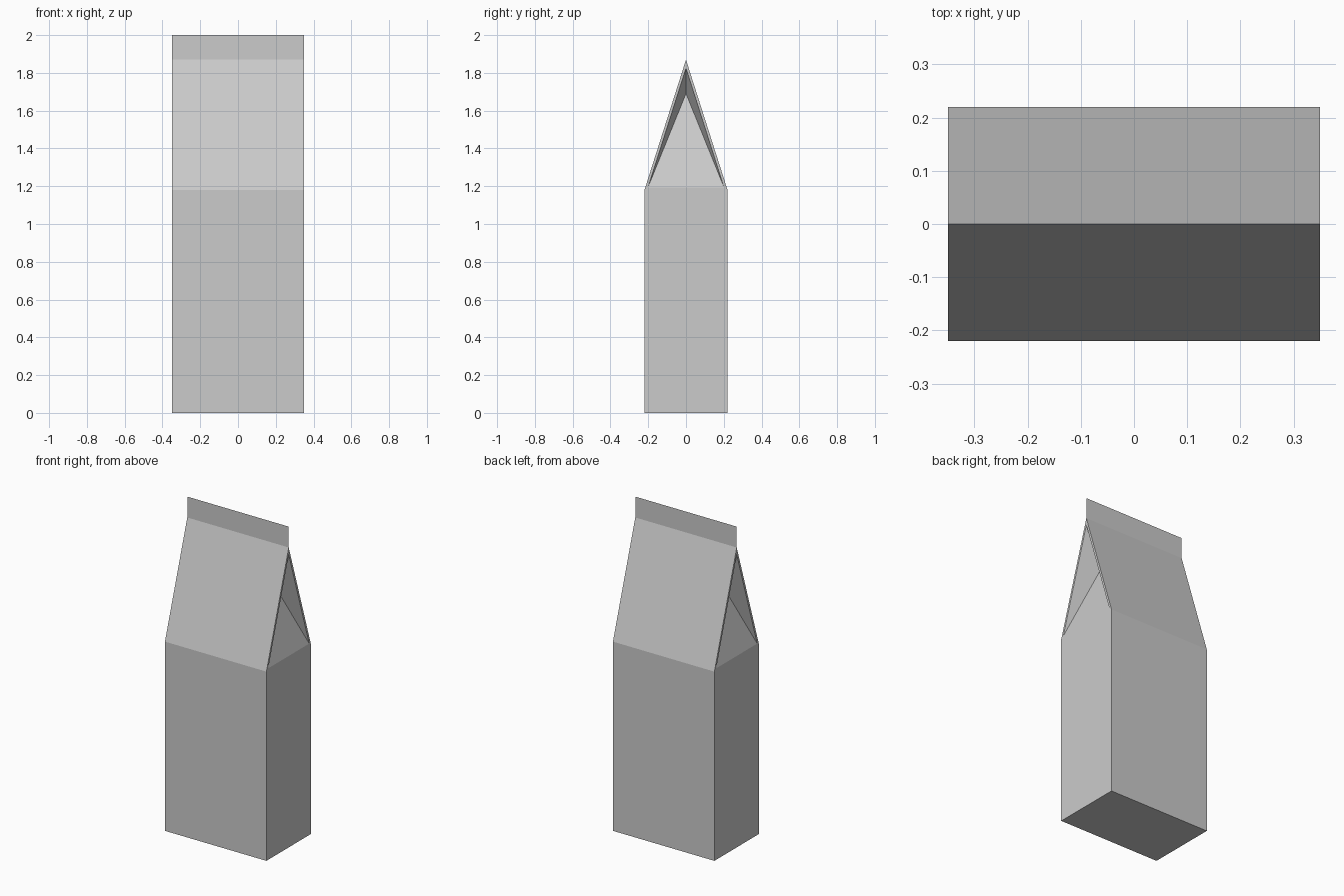
import bpy, bmesh
from mathutils import Vector

if "Cube" in bpy.data.objects:
    bpy.data.objects.remove(bpy.data.objects["Cube"])

HX, HY = 0.35, 0.22                  # half width, half depth
EAVE, RIDGE, TOP = 1.18, 1.87, 2.0   # roof start, roof peak, seal top


def add_object(name, bm):
    mesh = bpy.data.meshes.new(name)
    bm.to_mesh(mesh)
    bm.free()
    obj = bpy.data.objects.new(name, mesh)
    bpy.context.collection.objects.link(obj)
    return obj


# Carton body: box with a gable roof
bm = bmesh.new()
profile = [(-HY, 0), (HY, 0), (HY, EAVE), (0, RIDGE), (-HY, EAVE)]
left, right = [[bm.verts.new((x, y, z)) for y, z in profile] for x in (-HX, HX)]
for i in range(5):
    j = (i + 1) % 5
    bm.faces.new((left[i], left[j], right[j], right[i]))
gables = []
for end in (left, right):
    bm.faces.new((end[0], end[1], end[2], end[4]))
    gables.append(bm.faces.new((end[4], end[2], end[3])))
bmesh.ops.recalc_face_normals(bm, faces=bm.faces[:])

# Folded-in gussets: leave a thin rim, then push the centre of each gable inward
bmesh.ops.inset_individual(bm, faces=gables, thickness=0.0135, use_even_offset=True)
poked = bmesh.ops.poke(bm, faces=gables)
for v in poked["verts"]:
    side = 1 if v.co.x > 0 else -1
    v.co = Vector((side * 0.185, 0, 1.69))
add_object("carton_body", bm)

# Flat sealed strip along the ridge
bm = bmesh.new()
bm.faces.new([bm.verts.new((x, 0, z)) for x, z in
              ((-HX, RIDGE), (HX, RIDGE), (HX, TOP), (-HX, TOP))])
add_object("top_seal", bm)
